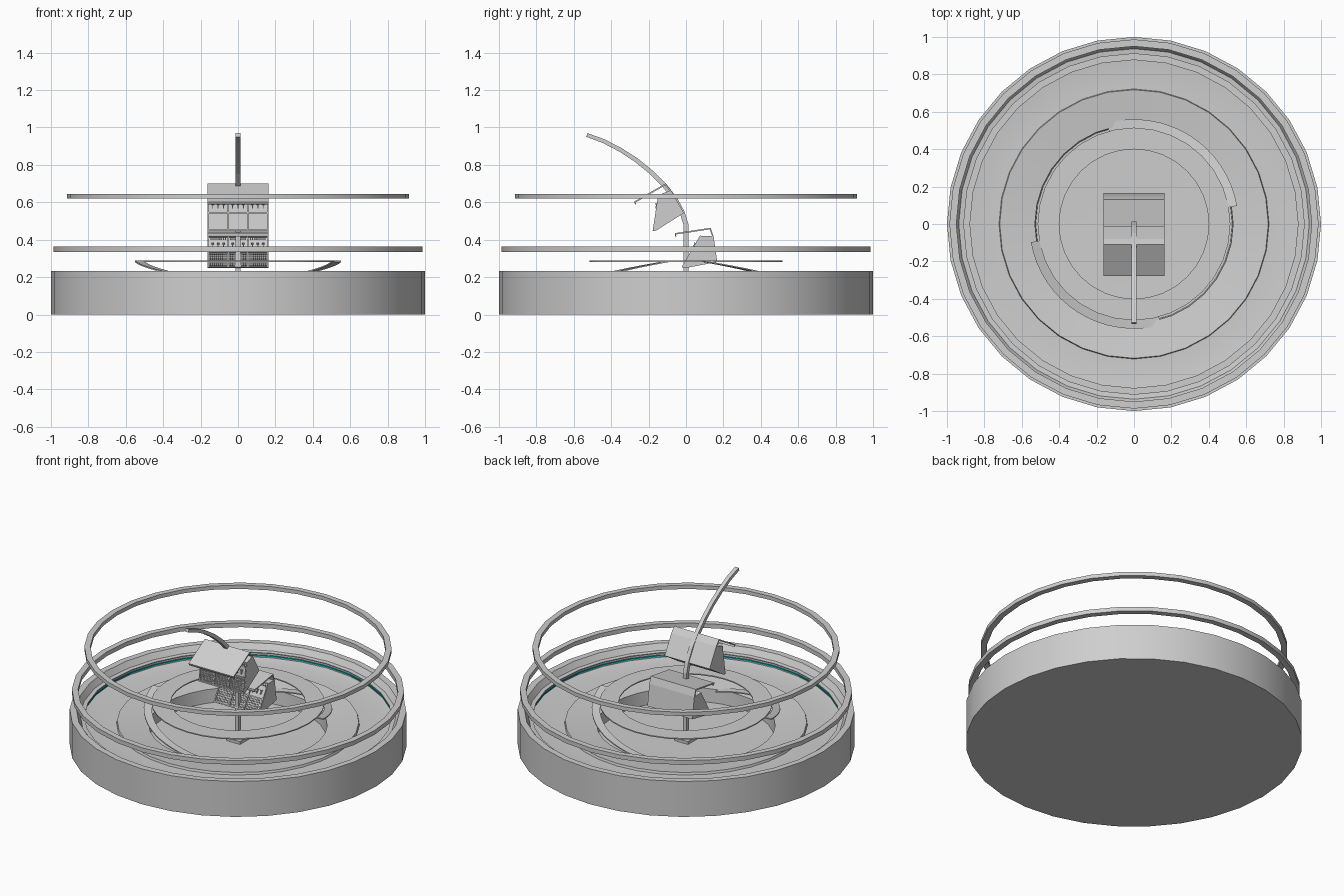
import bpy, bmesh, math
from mathutils import Matrix, Vector

if "Cube" in bpy.data.objects:
    bpy.data.objects.remove(bpy.data.objects["Cube"], do_unlink=True)


def material(name, rgb):
    m = bpy.data.materials.new(name)
    m.use_nodes = True
    m.diffuse_color = (*rgb, 1)
    m.node_tree.nodes["Principled BSDF"].inputs["Base Color"].default_value = (*rgb, 1)
    return m


GREY = material("light grey", (0.62, 0.62, 0.62))
TEAL = material("teal", (0.0, 0.42, 0.42))


def finish(name, bm, mat=GREY, smooth=False):
    bmesh.ops.remove_doubles(bm, verts=bm.verts, dist=0.0001)
    bmesh.ops.recalc_face_normals(bm, faces=bm.faces)
    mesh = bpy.data.meshes.new(name)
    bm.to_mesh(mesh)
    bm.free()
    mesh.materials.append(mat)
    ob = bpy.data.objects.new(name, mesh)
    bpy.context.collection.objects.link(ob)
    if smooth:
        bpy.ops.object.select_all(action="DESELECT")
        ob.select_set(True)
        bpy.context.view_layer.objects.active = ob
        bpy.ops.object.shade_smooth_by_angle(angle=math.radians(25))
    return ob


def lathe(name, profile, mat=GREY, closed=False, segs=32):
    """Spin an (r, z) profile around the vertical axis."""
    bm = bmesh.new()
    vs = [bm.verts.new((0, r, z)) for r, z in profile]
    es = [bm.edges.new(p) for p in zip(vs, vs[1:])]
    if closed:
        es.append(bm.edges.new((vs[-1], vs[0])))
    bmesh.ops.spin(bm, geom=vs + es, cent=(0, 0, 0), axis=(0, 0, 1),
                   angle=math.tau, steps=segs, use_merge=True)
    return finish(name, bm, mat, True)


def hoop(name, r0, r1, z0, z1, mat=GREY):
    return lathe(name, [(r0, z0), (r1, z0), (r1, z1), (r0, z1)], mat, True)


def prism(bm, yz, x0, x1):
    """Extrude a side outline between two x positions."""
    a, b = ([bm.verts.new((x, y, z)) for y, z in yz] for x in (x0, x1))
    bm.faces.new(a)
    bm.faces.new(b)
    for i in range(len(yz)):
        j = (i + 1) % len(yz)
        bm.faces.new((a[i], a[j], b[j], b[i]))


# Bowl-shaped base: rim, ledge, grooved wall, stepped floor and central pit
lathe("base_bowl", [(0, 0), (1, 0), (1, .232), (.96, .232), (.937, .195), (.912, .192),
                    (.912, .187), (.926, .187), (.926, .155), (.908, .152), (.868, .145),
                    (.722, .145), (.718, .16), (.53, .137), (.525, .05), (0, .04)])
hoop("wall_light_strip", .92, .9255, .163, .171, TEAL)

# Floating hoops and raised walkway
hoop("upper_hoop", .877, .913, .62, .645)
hoop("lower_hoop", .95, .987, .335, .363)
hoop("walkway_ring", .4, .515, .281, .288)


# Two curved ramps, each falling from the walkway to the floor
def ramp(name, start):
    bm = bmesh.new()
    rows = []
    for i in range(17):
        t = i / 16
        a, z = math.radians(start + 95 * t), .288 - .155 * t
        rows.append([bm.verts.new((r * math.cos(a), r * math.sin(a), z + dz))
                     for r, dz in ((.512, 0), (.56, 0), (.56, -.007), (.512, -.007))])
    for p, q in zip(rows, rows[1:]):
        for k in range(4):
            bm.faces.new((p[k], p[k - 1], q[k - 1], q[k]))
    bm.faces.new(rows[0])
    bm.faces.new(rows[-1])
    return finish(name, bm)


ramp("left_ramp", 10)
ramp("right_ramp", 190)

# Mast that bends forward into a long curved boom
path = [(0, .04), (0, .48), (-.02, .545), (-.06, .62), (-.115, .69), (-.185, .76),
        (-.265, .825), (-.35, .88), (-.44, .927), (-.53, .96)]
front, back = [], []
for i, p in enumerate(path):
    t = Vector(path[min(i + 1, len(path) - 1)]) - Vector(path[max(i - 1, 0)])
    n = Vector((-t.y, t.x)).normalized() * (.014 - .004 * i / len(path))
    front.append(Vector(p) + n)
    back.append(Vector(p) - n)
bm = bmesh.new()
prism(bm, front + back[::-1], -.013, .013)
finish("mast_and_boom", bm)
bm = bmesh.new()
prism(bm, [(-.05, .035), (.05, .035), (.05, .06), (-.05, .06)], -.05, .05)
finish("mast_foot", bm)


# Control pod: a wedge body, a thin canopy and a sloping front of instruments
TOP, BOTTOM, HALF = Vector((.085, .42)), Vector((-.015, .248)), .163
DOWN = (BOTTOM - TOP).normalized()
OUT = Vector((DOWN.y, -DOWN.x))


def plate(bm, x, t, w, h, depth):
    """Box on the sloping front: x centre, distance down, width, height, depth."""
    o = TOP + DOWN * t
    prism(bm, [o - DOWN * h / 2 - OUT * .002, o + DOWN * h / 2 - OUT * .002,
               o + DOWN * h / 2 + OUT * depth, o - DOWN * h / 2 + OUT * depth],
          x - w / 2, x + w / 2)


def pod(prefix, matrix):
    body, canopy, parts = bmesh.new(), bmesh.new(), bmesh.new()
    prism(body, [TOP, BOTTOM, (.005, .25), (.167, .281), (.147, .42)], -HALF, HALF)
    prism(canopy, [(-.06, .427), (-.06, .435), (.132, .464), (.147, .42), (.139, .42),
                   (.127, .455), (-.054, .428), (-.052, .418), (-.058, .418)], -HALF, HALF)
    # Frame rails
    for t in (.006, .1, .194):
        plate(parts, 0, t, 2 * HALF, .008, .01)
    for x in (-.158, -.053, .053, .158):
        plate(parts, x, .1, .008, .19, .01)
    for x in (-.106, 0, .106):
        # Upper bay: button row, screens, levers
        for k in range(8):
            plate(parts, x + (k - 3.5) * .011, .019, .006, .008, .008)
        plate(parts, x, .06, .09, .055, .004)
        for k in (-1, 0, 1):
            plate(parts, x + k * .029, .065, .005, .024, .014)
            plate(parts, x + k * .029, .053, .013, .007, .018)
        # Lower bay: keypad
        for row in range(6):
            for k in range(9):
                plate(parts, x + (k - 4) * .0105, .113 + row * .0135, .007, .008, .007)
    for name, bm in (("body", body), ("canopy", canopy), ("instruments", parts)):
        bmesh.ops.transform(bm, matrix=matrix, verts=bm.verts)
        finish(prefix + "_pod_" + name, bm)


pod("lower", Matrix())
pod("upper", Matrix.Translation((0, -.194, .647)) @ Matrix.Rotation(math.radians(21.5), 4, "X")
    @ Matrix.Translation((0, -.035, -.445)))
